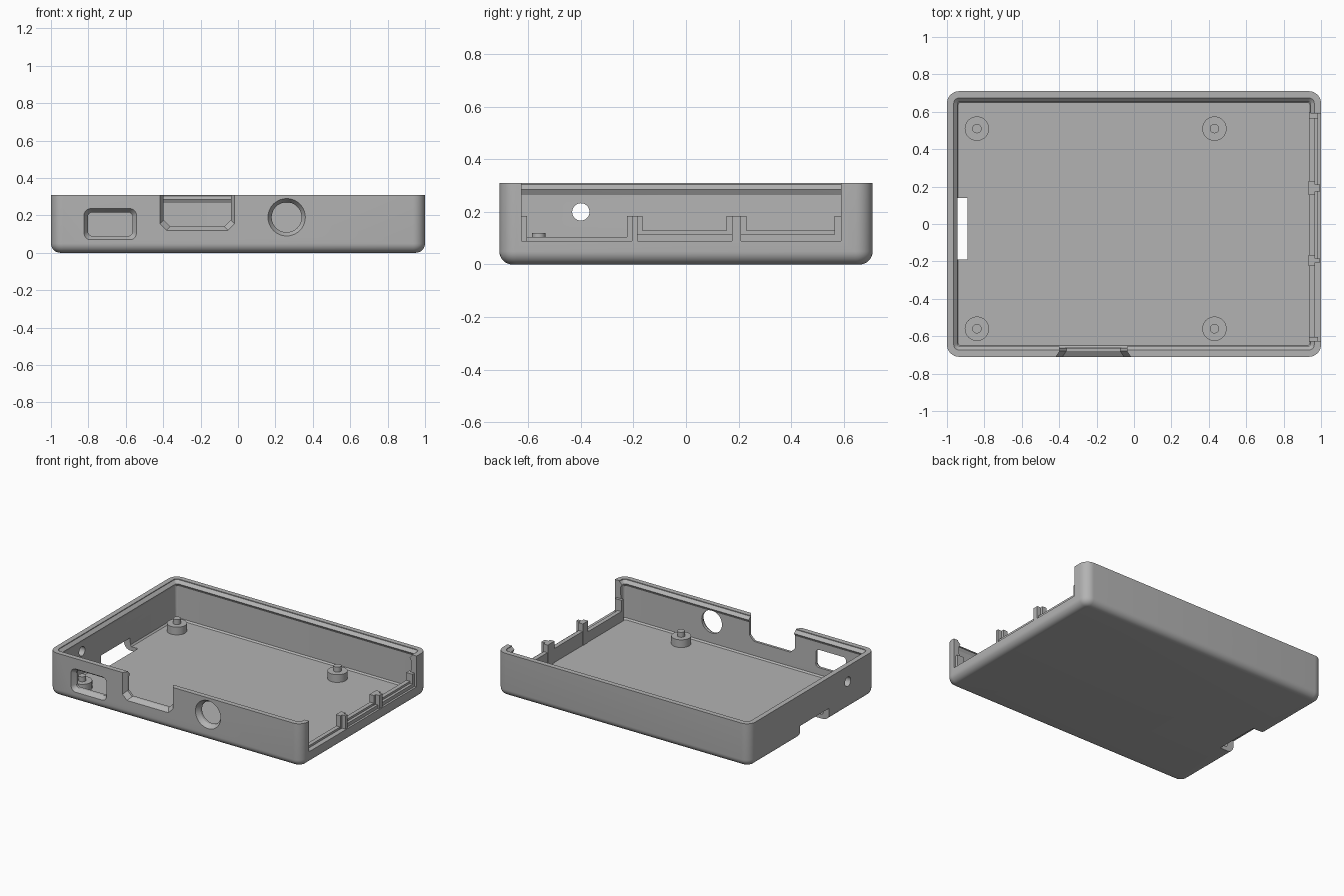
import bpy, bmesh, math
from mathutils import Vector

if "Cube" in bpy.data.objects:
    bpy.data.objects.remove(bpy.data.objects["Cube"], do_unlink=True)

grey = bpy.data.materials.new("plain grey plastic")
grey.use_nodes = True
COLOUR = (0.45, 0.45, 0.45, 1)
grey.diffuse_color = COLOUR
grey.node_tree.nodes["Principled BSDF"].inputs["Base Color"].default_value = COLOUR

HX, HY, H = 1.0, 0.71, 0.31
FLOOR = 0.03


def loft(name, rings):
    """Closed solid through rings of equal point count."""
    bm = bmesh.new()
    loops = [[bm.verts.new(p) for p in ring] for ring in rings]
    n = len(loops[0])
    for a, b in zip(loops, loops[1:]):
        for i in range(n):
            j = (i + 1) % n
            bm.faces.new((a[i], a[j], b[j], b[i]))
    bm.faces.new(loops[0][::-1])
    bm.faces.new(loops[-1])
    bmesh.ops.recalc_face_normals(bm, faces=bm.faces)
    mesh = bpy.data.meshes.new(name)
    bm.to_mesh(mesh)
    bm.free()
    mesh.materials.append(grey)
    obj = bpy.data.objects.new(name, mesh)
    bpy.context.collection.objects.link(obj)
    return obj


def rounded_rect(hx, hy, r, steps=8):
    pts = []
    for k, (sx, sy) in enumerate(((1, 1), (-1, 1), (-1, -1), (1, -1))):
        for s in range(steps + 1):
            a = math.pi / 2 * (k + s / steps)
            pts.append((sx * (hx - r) + r * math.cos(a), sy * (hy - r) + r * math.sin(a)))
    return pts


def case_ring(inset, z):
    r = max(0.065 - inset, 0.015)
    return [(x, y, z) for x, y in rounded_rect(HX - inset, HY - inset, r)]


def box(name, x, y, z):
    return loft(name, [[(x[0], y[0], h), (x[1], y[0], h), (x[1], y[1], h), (x[0], y[1], h)] for h in z])


def select(obj):
    bpy.ops.object.select_all(action='DESELECT')
    obj.select_set(True)
    bpy.context.view_layer.objects.active = obj


def smooth(obj):
    select(obj)
    bpy.ops.object.shade_smooth_by_angle(angle=math.radians(30))


def cut(obj, cutter):
    mod = obj.modifiers.new("cut", 'BOOLEAN')
    mod.operation, mod.solver, mod.object = 'DIFFERENCE', 'EXACT', cutter
    select(obj)
    bpy.ops.object.modifier_apply(modifier=mod.name)
    bpy.data.objects.remove(cutter, do_unlink=True)


def front_cutter(name, outline):
    """Opening in the front wall that narrows towards the inside; outline(grow) gives x, z points."""
    stations = ((-0.75, 0.02), (-0.71, 0.02), (-0.68, 0.0), (-0.6, 0.0))
    return loft(name, [[(x, y, z) for x, z in outline(g)] for y, g in stations])


def circle(cx, cy, r, n=40):
    return [(cx + r * math.cos(2 * math.pi * i / n), cy + r * math.sin(2 * math.pi * i / n)) for i in range(n)]


def cylinder(name, x, y, r, z0, z1):
    return loft(name, [[(px, py, z) for px, py in circle(x, y, r)] for z in (z0, z1)])


# Tray: rounded lower edge outside, hollow with a snap bead under the rim
R = 0.05
fillet = [(R * (1 - math.sin(a)), R * (1 - math.cos(a))) for a in (math.pi / 2 * i / 8 for i in range(9))]
body = loft("case_tray", [case_ring(i, z) for i, z in fillet + [(0, H)]])
cavity = [(0.06, FLOOR), (0.05, FLOOR + 0.01), (0.045, 0.265), (0.056, 0.285), (0.036, 0.305), (0.036, 0.35)]
cut(body, loft("cavity_cutter", [case_ring(i, z) for i, z in cavity]))

# Front openings
cut(body, front_cutter("small_port_cutter", lambda g: [
    (x - 0.683, z + 0.153) for x, z in rounded_rect(0.12 + g, 0.063 + g, 0.025 + g / 2)]))
cut(body, front_cutter("round_port_cutter", lambda g: circle(0.26, 0.19, 0.08 + g)))


def notch(g):
    x0, x1, z, c = -0.397 - g, -0.038 + g, 0.14 - g, 0.035
    return [(x0, 0.4), (x0, z + c), (x0 + c, z), (x1 - c, z), (x1, z + c), (x1, 0.4)]


cut(body, front_cutter("notch_cutter", notch))

# Wide side opening, card slot and pin hole
cut(body, box("side_opening_cutter", (0.9, 1.1), (-0.625, 0.59), (0.09, 0.4)))
cut(body, box("card_slot_cutter", (-1.1, -0.89), (-0.19, 0.14), (-0.1, 0.09)))
cut(body, loft("pin_hole_cutter", [[(x, y, z) for y, z in circle(-0.4, 0.2, 0.033)] for x in (-1.1, -0.9)]))
smooth(body)

# Board mounts
for i, (x, y) in enumerate([(x, y) for x in (-0.84, 0.43) for y in (-0.56, 0.51)]):
    smooth(cylinder(f"mount_post_{i}", x, y, 0.065, FLOOR - 0.01, 0.085))
    smooth(cylinder(f"mount_peg_{i}", x, y, 0.025, 0.08, 0.12))

# Sill along the side opening
box("sill_low", (0.935, 0.965), (-0.625, -0.22), (FLOOR - 0.01, 0.105))
box("sill_inner", (0.935, 0.965), (-0.22, 0.6), (FLOOR - 0.01, 0.13))
box("sill_outer", (0.96, 0.985), (-0.2, 0.58), (0.08, 0.115))

# Upright clips: wide inner post with a narrow outer rib
for name, a, b in (("front", -0.225, -0.165), ("back", 0.155, 0.23)):
    box(f"clip_post_{name}", (0.932, 0.967), (a, b), (FLOOR, 0.185))
    box(f"clip_rib_{name}", (0.96, 0.995), (a + 0.02, b - 0.02), (0.08, 0.185))
for name, a, b in (("front", -0.63, -0.605), ("back", 0.565, 0.6)):
    box(f"end_post_{name}", (0.935, 0.985), (a, b), (FLOOR, 0.185))
